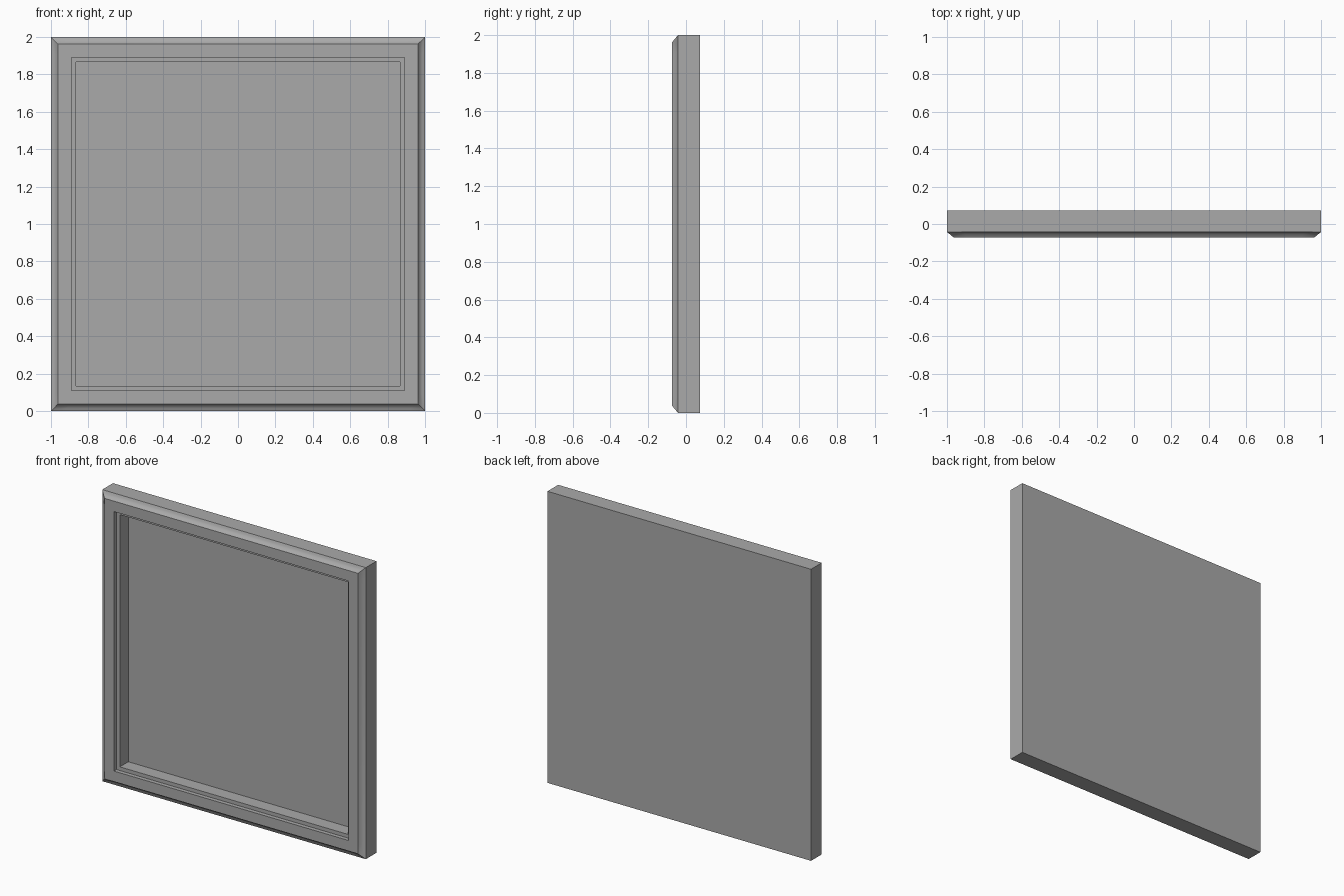
import bpy, bmesh

if "Cube" in bpy.data.objects:
    bpy.data.objects.remove(bpy.data.objects["Cube"])

# One plain grey for the whole panel
grey = bpy.data.materials.new("grey")
grey.diffuse_color = (0.40, 0.40, 0.40, 1)
grey.use_nodes = True
grey.node_tree.nodes["Principled BSDF"].inputs["Base Color"].default_value = grey.diffuse_color

# Ring sections from back to recess floor: (half size, y, corner half size, corner y)
# The outer cove straightens into a small chamfered ridge at each corner.
RINGS = [
    (1.0, 0.073, 1.0, 0.073),
    (1.0, -0.043, 1.0, -0.043),
    (0.985, -0.045, 0.987, -0.053),
    (0.972, -0.053, 0.974, -0.064),
    (0.962, -0.073, 0.962, -0.073),
    (0.890, -0.073, 0.890, -0.073),
    (0.890, -0.045, 0.890, -0.045),
    (0.865, -0.045, 0.865, -0.045),
    (0.865, 0.047, 0.865, 0.047),
]


def ring(bm, half, y, c_half, c_y):
    """Square loop with a corner point and a point either side of it."""
    verts = []
    inner = half * 0.93
    for sx, sz in ((1, 1), (-1, 1), (-1, -1), (1, -1)):
        sides = [(sx * half, y, sz * inner), (sx * inner, y, sz * half)]
        if sx != sz:
            sides.reverse()
        for x, yy, z in (sides[0], (sx * c_half, c_y, sz * c_half), sides[1]):
            verts.append(bm.verts.new((x, yy, z + 1)))
    return verts


# Framed panel: stepped rings bridged together, capped at the back and recess
bm = bmesh.new()
loops = [ring(bm, *r) for r in RINGS]
n = len(loops[0])
for a, b in zip(loops, loops[1:]):
    for i in range(n):
        j = (i + 1) % n
        bm.faces.new((a[i], a[j], b[j], b[i]))
bm.faces.new(loops[0])
bm.faces.new(loops[-1])
bmesh.ops.recalc_face_normals(bm, faces=bm.faces[:])

mesh = bpy.data.meshes.new("framed_panel")
bm.to_mesh(mesh)
bm.free()
mesh.materials.append(grey)
panel = bpy.data.objects.new("framed_panel", mesh)
bpy.context.collection.objects.link(panel)

# Smooth the cove, keep the steps sharp
bpy.context.view_layer.objects.active = panel
panel.select_set(True)
bpy.ops.object.shade_smooth_by_angle(angle=0.6)
